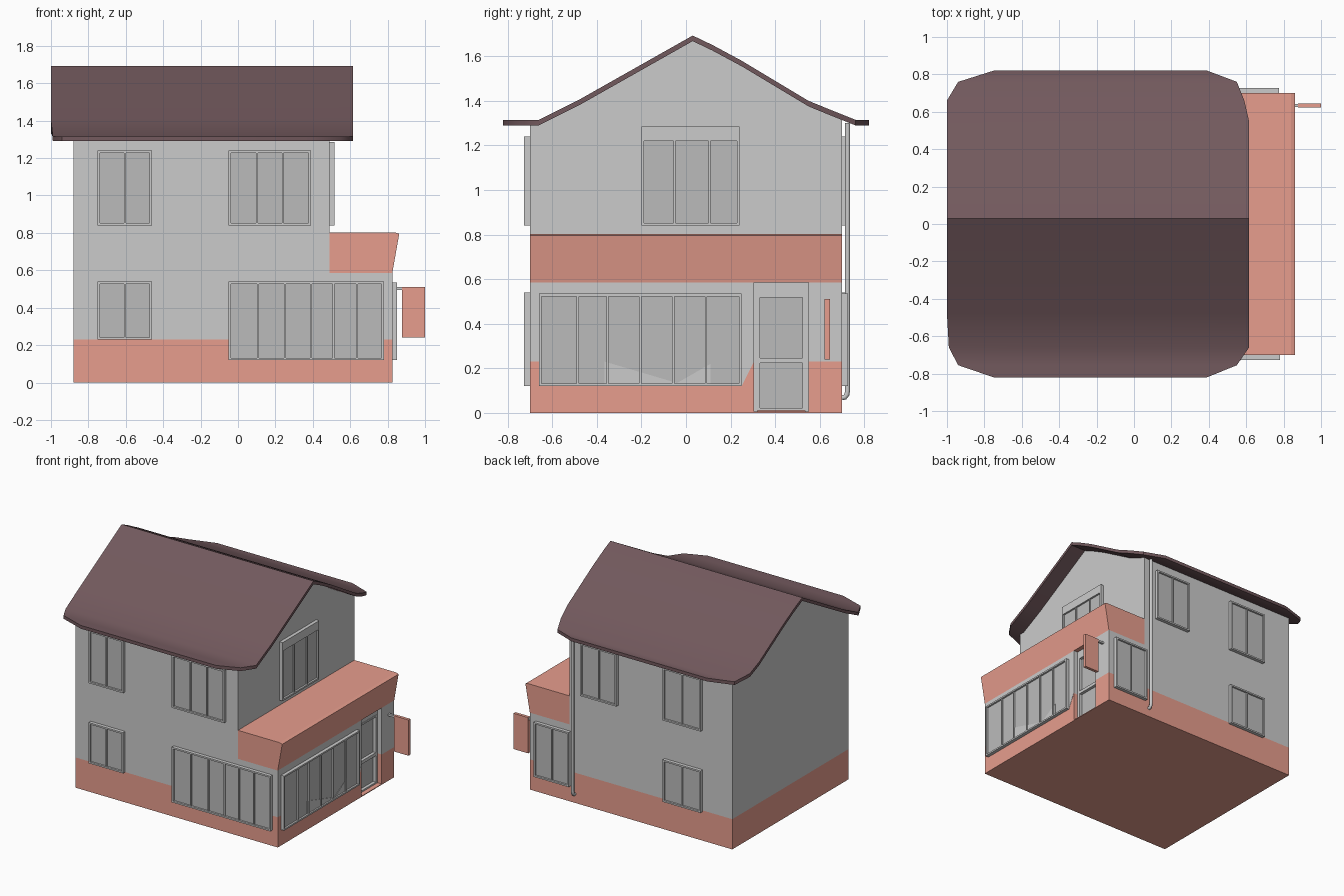
import bpy, bmesh, math

if "Cube" in bpy.data.objects:
    bpy.data.objects.remove(bpy.data.objects["Cube"])

def material(name, rgb):
    m = bpy.data.materials.new(name)
    m.diffuse_color = (*rgb, 1)
    m.use_nodes = True
    m.node_tree.nodes["Principled BSDF"].inputs["Base Color"].default_value = m.diffuse_color
    return m

RED = material("terracotta", (0.8, 0.34, 0.27))
ROOF = material("roof_brown", (0.17, 0.10, 0.11))
PANE = material("pane_grey", (0.5, 0.5, 0.5))

def finish(name, bm, mat=None):
    bmesh.ops.recalc_face_normals(bm, faces=bm.faces)
    me = bpy.data.meshes.new(name)
    bm.to_mesh(me)
    bm.free()
    ob = bpy.data.objects.new(name, me)
    bpy.context.collection.objects.link(ob)
    if mat:
        me.materials.append(mat)
    return ob

def add_prism(bm, pts, a, b, place):
    """Extrude a 2D outline from depth a to depth b; place maps (u, depth, v) to xyz."""
    ends = [[bm.verts.new(place(u, d, v)) for u, v in pts] for d in (a, b)]
    for e in ends:
        bm.faces.new(e)
    n = len(pts)
    for i in range(n):
        j = (i + 1) % n
        bm.faces.new((ends[0][i], ends[0][j], ends[1][j], ends[1][i]))

def prism(name, pts, a, b, place, mat=None):
    bm = bmesh.new()
    add_prism(bm, pts, a, b, place)
    return finish(name, bm, mat)

def rect(u0, u1, v0, v1):
    return [(u0, v0), (u1, v0), (u1, v1), (u0, v1)]

# outward-facing placements for each wall
FRONT = lambda u, d, v: (u, -0.70 - d, v)
BACK = lambda u, d, v: (u, 0.70 + d, v)
ALONG_X = lambda u, d, v: (d, u, v)
ALONG_Y = lambda u, d, v: (u, d, v)
RIGHT = lambda x: (lambda u, d, v: (x + d, u, v))

def box(name, x0, x1, y0, y1, z0, z1, mat=None):
    return prism(name, rect(x0, x1, z0, z1), y0, y1, ALONG_Y, mat)

# roof rows: y, top z, left x, right x
rows = [(-0.82, 1.315, -0.75, 0.39), (-0.755, 1.315, -0.94, 0.55), (-0.66, 1.315, -0.99, 0.615),
        (-0.48, 1.405, -1, 0.615), (0.03, 1.693, -1, 0.615), (0.12, 1.65, -1, 0.615),
        (0.25, 1.58, -1, 0.615), (0.55, 1.40, -1, 0.615), (0.66, 1.355, -1, 0.59),
        (0.76, 1.315, -0.94, 0.55), (0.82, 1.315, -0.75, 0.39)]
T = 0.025
bm = bmesh.new()
grid = [[bm.verts.new((x, y, z - d)) for x, d in ((xl, 0), (xr, 0), (xr, T), (xl, T))]
        for y, z, xl, xr in rows]
for a, b in zip(grid, grid[1:]):
    for i in range(4):
        j = (i + 1) % 4
        bm.faces.new((a[i], a[j], b[j], b[i]))
bm.faces.new(grid[0])
bm.faces.new(grid[-1])
roof = finish("roof", bm, ROOF)
bpy.context.view_layer.objects.active = roof
roof.select_set(True)
bpy.ops.object.shade_smooth_by_angle(angle=math.radians(35))
roof.select_set(False)

# main house walls with gable following the roof underside
gable = [(-0.70, 0.23), (-0.70, 1.295)]
gable += [(y, z - T + 0.003) for y, z, _, _ in rows if abs(y) < 0.7]
gable += [(0.70, 1.315), (0.70, 0.23)]
prism("house_walls", gable, -0.88, 0.49, ALONG_X)
box("house_base", -0.88, 0.49, -0.70, 0.70, 0, 0.23, RED)

# ground-floor extension, with a recessed doorway
DOOR_X = 0.76
for part, x1, y0, y1 in (("shop", 0.825, -0.70, 0.305), ("door_recess", DOOR_X, 0.305, 0.55),
                         ("end", 0.825, 0.55, 0.70)):
    box(part + "_base", 0.49, x1, y0, y1, 0, 0.23, RED)
    box(part + "_wall", 0.49, x1, y0, y1, 0.23, 0.585)
box("door_sill", DOOR_X, 0.825, 0.305, 0.55, 0, 0.006, RED)

# flared fascia band over the extension
prism("fascia", [(0.49, 0.585), (0.825, 0.585), (0.862, 0.795), (0.84, 0.802), (0.49, 0.802)],
      -0.70, 0.70, ALONG_Y, RED)

def window(name, place, u0, u1, v0, v1, widths, top=0.012, depth=0.026):
    """Raised frame with mullions and slightly sunk panes; widths are relative."""
    e = 0.012
    bm = bmesh.new()
    for r in (rect(u0, u0 + e, v0, v1), rect(u1 - e, u1, v0, v1),
              rect(u0 + e, u1 - e, v0, v0 + e), rect(u0 + e, u1 - e, v1 - top, v1)):
        add_prism(bm, r, -0.005, depth, place)
    u, k = u0 + e, (u1 - u0 - 2 * e) / sum(widths)
    for w in widths[:-1]:
        u += w * k
        add_prism(bm, rect(u - 0.005, u + 0.005, v0 + e, v1 - top), -0.005, depth - 0.004, place)
    finish(name + "_frame", bm)
    prism(name + "_panes", rect(u0 + e, u1 - e, v0 + e, v1 - top), -0.005, 0.012, place, PANE)

SHOP = RIGHT(0.825)
two = (1, 1)
window("front_upper_left", FRONT, -0.75, -0.46, 0.84, 1.24, two)
window("front_upper_right", FRONT, -0.05, 0.39, 0.84, 1.24, (1, 1, 1))
window("front_lower_left", FRONT, -0.75, -0.46, 0.23, 0.54, two)
window("front_lower_right", FRONT, -0.05, 0.78, 0.12, 0.54, (1.15, 1.15, 1.1, 0.95, 1, 1.05))
window("back_upper_right", BACK, 0.08, 0.385, 0.84, 1.24, two)
window("back_upper_left", BACK, -0.63, -0.31, 0.84, 1.24, two)
window("back_lower_left", BACK, -0.63, -0.31, 0.22, 0.54, two)
window("back_lower_right", BACK, 0.48, 0.775, 0.12, 0.535, two)
window("side_upper", RIGHT(0.49), -0.20, 0.24, 0.84, 1.285, (1, 1.15, 0.9), top=0.065)
window("shop_window", SHOP, -0.66, 0.25, 0.12, 0.535, (1.1, 0.9, 1, 1, 1, 1))

# display ledge behind the shop panes, and the slanted edge of the base
prism("shop_ledge", [(-0.365, 0.132), (0.11, 0.132), (0.11, 0.22), (-0.04, 0.134), (-0.365, 0.23)],
      0, 0.015, SHOP)
prism("base_slant", [(0.25, 0.12), (0.305, 0.23), (0.25, 0.23)], 0, 0.002, SHOP)

# two-panel door
window("door_upper", RIGHT(DOOR_X), 0.32, 0.535, 0.235, 0.53, (1,), depth=0.035)
window("door_lower", RIGHT(DOOR_X), 0.32, 0.535, 0.01, 0.235, (1,), depth=0.035)
for i, r in enumerate((rect(0.305, 0.32, 0.006, 0.585), rect(0.535, 0.55, 0.006, 0.585),
                       rect(0.32, 0.535, 0.53, 0.585))):
    prism(f"door_surround_{i}", r, -0.005, 0.03, RIGHT(DOOR_X))

# hanging sign and its bracket
box("sign", 0.877, 1.0, 0.622, 0.645, 0.24, 0.512, RED)
box("sign_bracket", 0.82, 0.88, 0.625, 0.642, 0.495, 0.51)

# drainpipe with an elbow at the foot
cu = bpy.data.curves.new("drainpipe", 'CURVE')
cu.dimensions = '3D'
cu.bevel_depth = 0.013
cu.bevel_resolution = 1
cu.use_fill_caps = True
path = [(0.70, 0.068), (0.713, 0.07), (0.722, 0.082), (0.725, 0.10), (0.725, 1.30)]
sp = cu.splines.new('POLY')
sp.points.add(len(path) - 1)
for p, (y, z) in zip(sp.points, path):
    p.co = (0.447, y, z, 1)
bpy.context.collection.objects.link(bpy.data.objects.new("drainpipe", cu))
